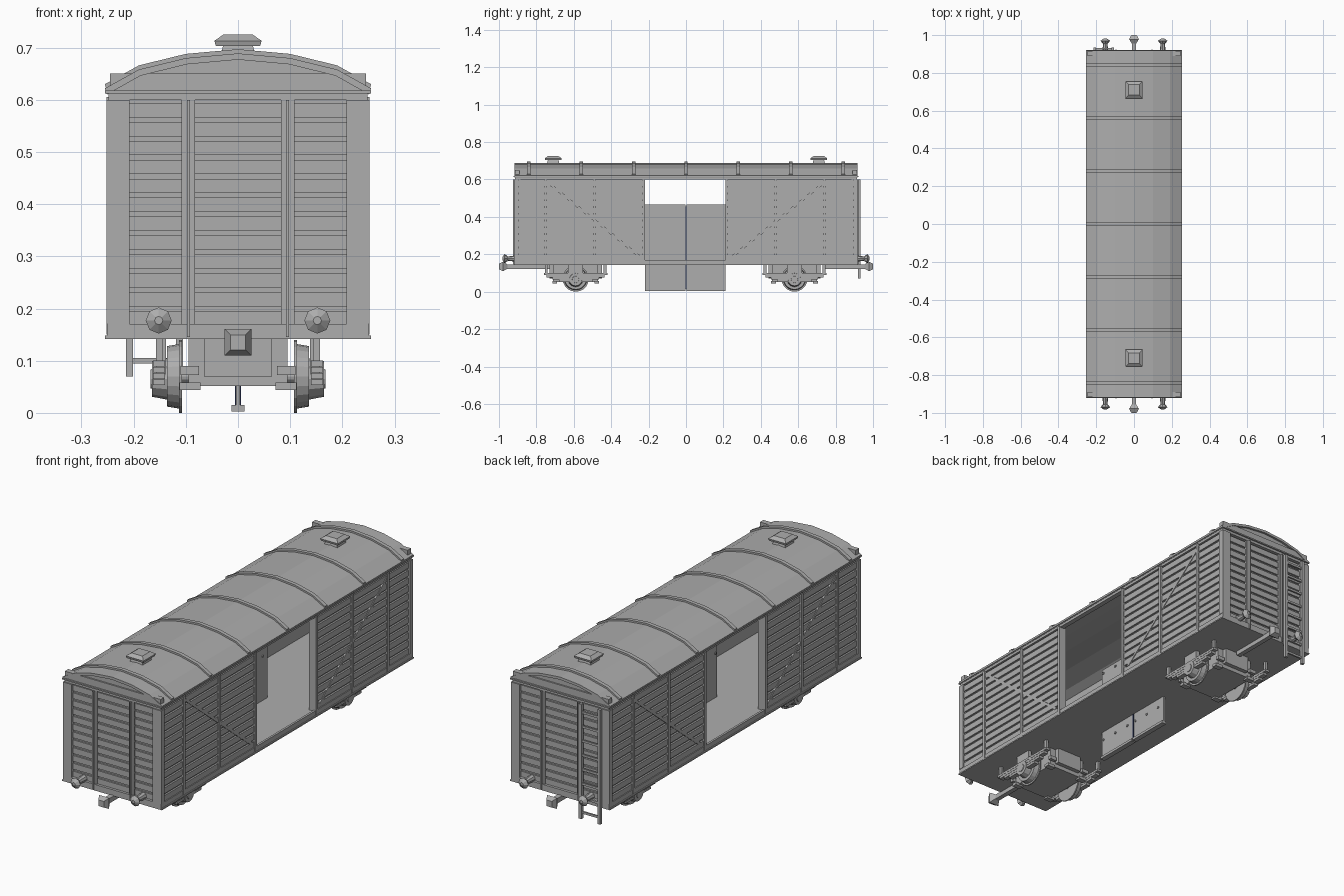
import bpy, bmesh, math
from mathutils import Matrix, Vector

cube = bpy.data.objects.get("Cube")
if cube:
    bpy.data.objects.remove(cube, do_unlink=True)


def material(name, rgb):
    m = bpy.data.materials.new(name)
    m.use_nodes = True
    m.diffuse_color = (*rgb, 1)
    m.node_tree.nodes["Principled BSDF"].inputs["Base Color"].default_value = (*rgb, 1)
    return m


GREY = material("plain grey", (0.42, 0.42, 0.42))
NAVY = material("dark navy", (0.02, 0.03, 0.08))
parts = {}


def part(name):
    return parts.setdefault(name, bmesh.new())


def box(name, x0, x1, y0, y1, z0, z1):
    size = (abs(x1 - x0), abs(y1 - y0), abs(z1 - z0), 1)
    mid = Vector((x0 + x1, y0 + y1, z0 + z1)) / 2
    bmesh.ops.create_cube(part(name), size=1,
                          matrix=Matrix.Translation(mid) @ Matrix.Diagonal(size))


def cone(name, start, end, r0, r1, sides=12):
    """Tapered round bar from start to end."""
    a, b = Vector(start), Vector(end)
    turn = (b - a).to_track_quat('Z', 'Y').to_matrix().to_4x4()
    if sides == 4:
        turn = turn @ Matrix.Rotation(math.pi / 4, 4, 'Z')
    bmesh.ops.create_cone(part(name), cap_ends=True, segments=sides, radius1=r0, radius2=r1,
                          depth=(b - a).length, matrix=Matrix.Translation((a + b) / 2) @ turn)


def prism(name, outline, axis, low, high):
    """Extrude a 2D outline along x (points are y, z) or y (points are x, z)."""
    bm = part(name)
    def place(p, d):
        return (d, p[0], p[1]) if axis == 'x' else (p[0], d, p[1])
    a = [bm.verts.new(place(p, low)) for p in outline]
    b = [bm.verts.new(place(p, high)) for p in outline]
    faces = [bm.faces.new(a), bm.faces.new(b[::-1])]
    for i in range(len(a)):
        j = (i + 1) % len(a)
        faces.append(bm.faces.new((a[j], a[i], b[i], b[j])))
    bmesh.ops.recalc_face_normals(bm, faces=faces)


ROWS, BASE, PITCH = 12, 0.168, 0.0362
DOOR = (-0.22, 0.21)

# Floor, sills and upper rails
box("floor", -0.245, 0.245, -0.915, 0.915, 0.145, 0.165)
box("sill", -0.255, 0.255, -0.92, 0.92, 0.142, 0.148)
for s in (-1, 1):
    box("sill", s * 0.24, s * 0.25, -0.92, 0.92, 0.142, 0.17)
    box("sill", -0.25, 0.25, s * 0.905, s * 0.92, 0.142, 0.17)
    box("upper_rail", s * 0.225, s * 0.248, -0.915, 0.915, 0.6, 0.625)
    box("upper_rail", s * 0.245, s * 0.255, -0.92, 0.92, 0.612, 0.618)
    box("end_header", -0.245, 0.245, s * 0.89, s * 0.915, 0.6, 0.65)
    box("end_header", -0.255, 0.255, s * 0.91, s * 0.922, 0.612, 0.618)

# Boarded side walls with posts and diagonal braces
for s in (-1, 1):
    for y0, y1 in ((-0.91, DOOR[0]), (DOOR[1], 0.91)):
        box("side_wall", s * 0.222, s * 0.238, y0, y1, 0.15, 0.61)
        for i in range(ROWS):
            z = BASE + i * PITCH
            box("side_boards", s * 0.236, s * 0.246, y0, y1, z, z + PITCH - 0.009)
    for y in (-0.75, -0.49, 0.48, 0.74):
        box("side_posts", s * 0.235, s * 0.252, y - 0.007, y + 0.007, 0.15, 0.605)
    for y0, y1 in ((-0.235, DOOR[0]), (DOOR[1], 0.225)):
        box("door_posts", s * 0.215, s * 0.252, y0, y1, 0.15, 0.605)
    for d in (-1, 1):
        box("corner_posts", s * 0.235, s * 0.252, d * 0.9, d * 0.92, 0.17, 0.6)
        brace = [(d * 0.75, 0.585), (d * 0.73, 0.585), (d * 0.24, 0.19), (d * 0.26, 0.19)]
        prism("side_braces", brace, 'x', s * 0.24, s * 0.249)

# Boarded end walls with posts
for d in (-1, 1):
    box("end_wall", -0.24, 0.24, d * 0.885, d * 0.9, 0.15, 0.61)
    for i in range(ROWS):
        z = BASE + i * PITCH
        box("end_boards", -0.21, 0.21, d * 0.898, d * 0.908, z, z + PITCH - 0.009)
    for s in (-1, 1):
        box("corner_posts", s * 0.208, s * 0.252, d * 0.895, d * 0.92, 0.17, 0.6)
        box("end_posts", s * 0.082, s * 0.108, d * 0.895, d * 0.914, 0.145, 0.6)
        box("end_posts", s * 0.092, s * 0.098, d * 0.9, d * 0.925, 0.145, 0.6)

# Arched roof with ribs
HALF = [(0.255, 0.622), (0.19, 0.658), (0.1, 0.68), (0, 0.689)]


def arch(lift, thick):
    top = [(x, z + lift) for x, z in HALF]
    top += [(-x, z) for x, z in top[-2::-1]]
    return top + [(x * 0.985, z - thick) for x, z in reversed(top)]


prism("roof", arch(0, 0.012), 'y', -0.918, 0.918)
for i in range(-3, 4):
    prism("roof_ribs", arch(0.008, 0.016), 'y', i * 0.28 - 0.009, i * 0.28 + 0.009)
gable = [(-x * 0.95, z - 0.008) for x, z in HALF] + [(x * 0.95, z - 0.008) for x, z in HALF[-2::-1]]
for d in (-1, 1):
    prism("gable", gable, 'y', d * 0.885, d * 0.908)

# Roof vents
for y in (-0.71, 0.71):
    cone("roof_vents", (0, y, 0.675), (0, y, 0.705), 0.05, 0.04, 4)
    cone("roof_vents", (0, y, 0.703), (0, y, 0.713), 0.06, 0.064, 4)
    cone("roof_vents", (0, y, 0.713), (0, y, 0.725), 0.064, 0.04, 4)

# Central door leaves standing on the middle line, with rivets and a seam
for y0, y1 in ((DOOR[0], -0.003), (0.003, DOOR[1])):
    box("door_leaves", -0.004, 0.004, y0, y1, 0.005, 0.465)
    box("door_leaves", -0.012, 0.012, y0, y1, 0.003, 0.015)
    for z in (0.1, 0.37, 0.445):
        for k in range(3):
            y = y0 + (y1 - y0) * (k + 0.15) / 2.6
            cone("door_rivets", (-0.008, y, z), (0.008, y, z), 0.006, 0.006, 6)
box("door_seam", -0.0055, 0.0055, -0.004, 0.004, 0.015, 0.455)

# Axle units
for y in (-0.59, 0.58):
    box("axle_frame", -0.065, 0.065, y - 0.14, y + 0.14, 0.07, 0.145)
    box("axle_frame", -0.095, 0.095, y - 0.12, y + 0.12, 0.052, 0.145)
    cone("axle", (-0.15, y, 0.07), (0.15, y, 0.07), 0.012, 0.012)
    for s in (-1, 1):
        cone("wheels", (s * 0.107, y, 0.07), (s * 0.113, y, 0.07), 0.07, 0.07, 20)
        cone("wheels", (s * 0.112, y, 0.07), (s * 0.136, y, 0.07), 0.062, 0.058, 20)
        cone("axle_boxes", (s * 0.134, y, 0.065), (s * 0.165, y, 0.065), 0.04, 0.034, 12)
        cone("axle_boxes", (s * 0.16, y, 0.065), (s * 0.168, y, 0.065), 0.02, 0.018, 12)
        box("spring_hangers", s * 0.138, s * 0.156, y - 0.04, y + 0.04, 0.07, 0.145)
        for k, half in enumerate((0.17, 0.155, 0.125, 0.09)):
            z = 0.1 - k * 0.012
            box("leaf_springs", s * 0.14, s * 0.163, y - half, y + half, z - 0.011, z)
        for e in (-1, 1):
            box("spring_hangers", s * 0.145, s * 0.157, y + e * 0.165, y + e * 0.15, 0.09, 0.145)
            box("brake_bars", s * 0.072, s * 0.112, y + e * 0.1, y + e * 0.125, 0.044, 0.058)
            box("brake_bars", s * 0.075, s * 0.11, y + e * 0.125, y + e * 0.14, 0.073, 0.09)

# Buffers and couplers
for d in (-1, 1):
    for x in (-0.152, 0.152):
        cone("buffers", (x, d * 0.9, 0.177), (x, d * 0.955, 0.177), 0.018, 0.011, 8)
        cone("buffers", (x, d * 0.955, 0.177), (x, d * 0.97, 0.177), 0.014, 0.025, 8)
        cone("buffers", (x, d * 0.97, 0.177), (x, d * 0.982, 0.177), 0.025, 0.008, 8)
    box("coupler_bar", -0.011, 0.011, d * 0.73, d * 0.97, 0.122, 0.145)
    cone("coupler_head", (0, d * 0.955, 0.135), (0, d * 0.978, 0.135), 0.016, 0.036, 4)
    cone("coupler_head", (0, d * 0.978, 0.135), (0, d, 0.135), 0.036, 0.02, 4)

# Ladder on the rear end
for x in (-0.208, -0.112):
    box("ladder", x - 0.007, x + 0.007, 0.92, 0.934, 0.07, 0.6)
for i in range(8):
    z = 0.1 + i * 0.066
    box("ladder", -0.208, -0.112, 0.923, 0.931, z - 0.005, z + 0.005)

# Turn every collected part into an object
for name, bm in parts.items():
    mesh = bpy.data.meshes.new(name)
    bm.to_mesh(mesh)
    bm.free()
    mesh.materials.append(NAVY if name == "door_seam" else GREY)
    bpy.context.scene.collection.objects.link(bpy.data.objects.new(name, mesh))
